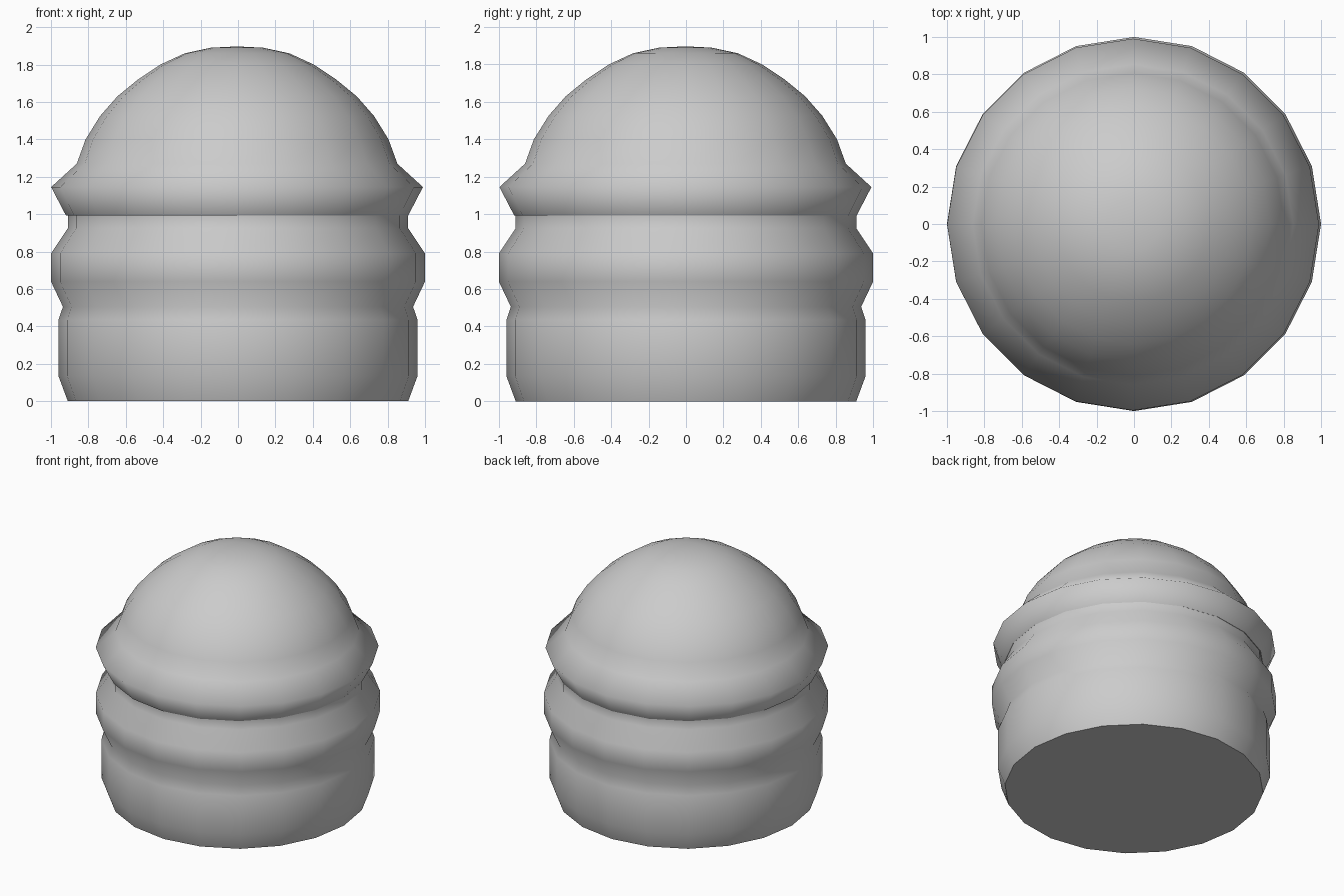
import bpy, bmesh
from math import cos, sin, pi

if "Cube" in bpy.data.objects:
    bpy.data.objects.remove(bpy.data.objects["Cube"])

SIDES = 20


def lathe(name, profile, offset=(0, 0, 0)):
    """Revolve (radius, height) points; flat caps on open ends, smooth sides."""
    bm = bmesh.new()
    rings = []
    for r, z in profile:
        if r == 0:
            rings.append([bm.verts.new((0, 0, z))])
        else:
            rings.append([bm.verts.new((r * cos(2 * pi * i / SIDES), r * sin(2 * pi * i / SIDES), z))
                          for i in range(SIDES)])
    for low, high in zip(rings, rings[1:]):
        for i in range(SIDES):
            j = (i + 1) % SIDES
            if len(high) == 1:
                face = bm.faces.new((low[i], low[j], high[0]))
            else:
                face = bm.faces.new((low[i], low[j], high[j], high[i]))
            face.smooth = True
    bm.faces.new(rings[0][::-1])
    if len(rings[-1]) > 1:
        bm.faces.new(rings[-1])
    bmesh.ops.recalc_face_normals(bm, faces=bm.faces[:])
    mesh = bpy.data.meshes.new(name)
    bm.to_mesh(mesh)
    bm.free()
    obj = bpy.data.objects.new(name, mesh)
    obj.location = offset
    bpy.context.collection.objects.link(obj)
    return obj


# Ribbed cylindrical base
lathe("base", [(0.91, 0), (0.96, 0.135), (0.96, 0.435), (0.936, 0.505), (1.0, 0.64),
               (1.0, 0.79), (0.91, 0.925), (0.91, 0.993)])

# Domed lid with a pointed rim, seated very slightly off centre
lathe("dome_lid", [(0.915, 0.993), (0.994, 1.145), (0.857, 1.27), (0.81, 1.40), (0.732, 1.525),
                   (0.64, 1.63), (0.53, 1.72), (0.41, 1.80), (0.28, 1.86), (0.14, 1.89), (0, 1.897)],
      (-0.005, -0.003, 0))
